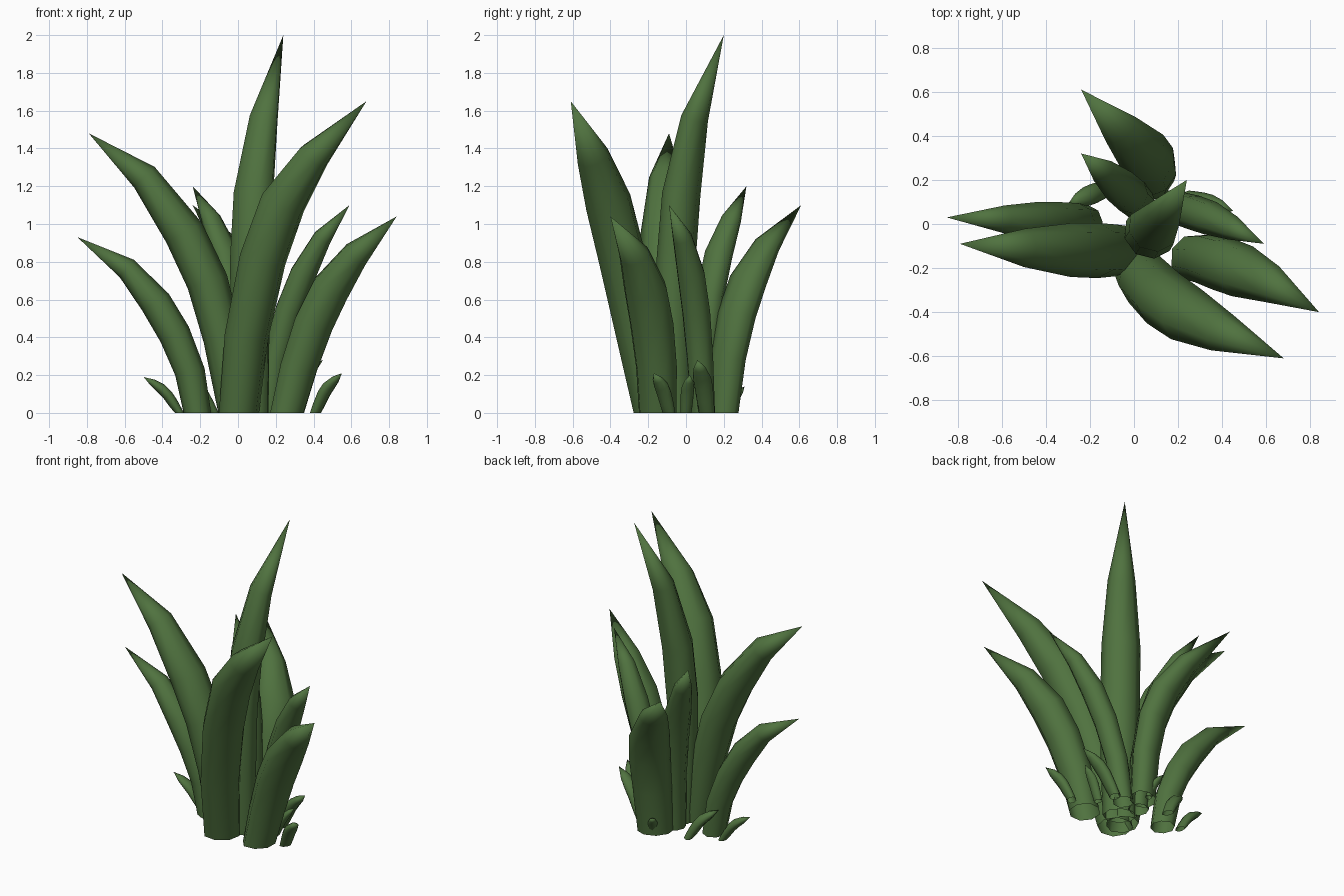
import bpy, bmesh, math
from mathutils import Vector

if "Cube" in bpy.data.objects:
    bpy.data.objects.remove(bpy.data.objects["Cube"])

green = bpy.data.materials.new("leaf_green")
green.diffuse_color = (0.08, 0.17, 0.05, 1)
green.use_nodes = True
green.node_tree.nodes["Principled BSDF"].inputs["Base Color"].default_value = green.diffuse_color

# lens-shaped cross-section: (across the blade, through the blade)
SECTION = [(1, 0), (0.68, 0.7), (0, 1), (-0.68, 0.7),
           (-1, 0), (-0.68, -0.7), (0, -1), (0.68, -0.7)]
# blade width along its length: (t, factor)
PROFILE = [(0, 0.86), (0.2, 0.94), (0.4, 1.0), (0.58, 0.98), (0.78, 0.7)]


def spline(pts, t):
    """Smooth curve through the points, t from 0 to 1."""
    n = len(pts) - 1
    i = min(int(t * n), n - 1)
    u = t * n - i
    p0 = pts[i - 1] if i else 2 * pts[0] - pts[1]
    p1, p2 = pts[i], pts[i + 1]
    p3 = pts[i + 2] if i + 2 <= n else 2 * p2 - p1
    return 0.5 * (2 * p1 + (p2 - p0) * u + (2 * p0 - 5 * p1 + 4 * p2 - p3) * u * u
                  + (3 * p1 - p0 - 3 * p2 + p3) * u ** 3)


def leaf(name, path, width, thick):
    """Tapered blade along a path, cut flat and open at the ground."""
    pts = [Vector(p) for p in path]
    lean = pts[-1] - pts[0]
    across = Vector((-lean.y, lean.x, 0)).normalized()
    bm = bmesh.new()
    rings = []
    for t, f in PROFILE:
        c = spline(pts, t)
        along = spline(pts, t + 0.03) - spline(pts, max(t - 0.03, 0))
        if t == 0:
            along = Vector((0, 0, 1))
        through = along.cross(across).normalized()
        rings.append([bm.verts.new(c + across * (a * width * f / 2)
                                   + through * (b * thick * f / 2))
                      for a, b in SECTION])
    n = len(SECTION)
    for r, s in zip(rings, rings[1:]):
        for k in range(n):
            bm.faces.new((r[k], r[(k + 1) % n], s[(k + 1) % n], s[k]))
    tip = bm.verts.new(pts[-1])
    for k in range(n):
        bm.faces.new((rings[-1][k], rings[-1][(k + 1) % n], tip))
    bmesh.ops.recalc_face_normals(bm, faces=bm.faces)
    for v in bm.verts:
        v.co.z = max(v.co.z, 0)
    me = bpy.data.meshes.new(name)
    bm.to_mesh(me)
    bm.free()
    me.materials.append(green)
    ob = bpy.data.objects.new(name, me)
    bpy.context.collection.objects.link(ob)
    bpy.context.view_layer.objects.active = ob
    ob.select_set(True)
    bpy.ops.object.shade_smooth_by_angle(angle=math.radians(75))
    ob.select_set(False)


# large blades
leaf("centre_leaf", [(0.07, -0.05, 0), (0.065, -0.06, 0.5), (0.07, -0.04, 1.0),
                     (0.125, 0.03, 1.5), (0.24, 0.2, 2.0)], 0.24, 0.2)
leaf("front_right_leaf", [(0.005, -0.17, 0), (0.06, -0.27, 0.5), (0.19, -0.38, 1.0),
                          (0.37, -0.48, 1.32), (0.68, -0.61, 1.65)], 0.27, 0.25)
leaf("upper_left_leaf", [(-0.01, -0.12, 0), (-0.1, -0.12, 0.48), (-0.22, -0.12, 0.83),
                         (-0.46, -0.11, 1.21), (-0.79, -0.09, 1.48)], 0.25, 0.22)
leaf("lower_left_leaf", [(-0.215, 0.01, 0), (-0.27, 0.01, 0.27), (-0.39, 0.01, 0.51),
                         (-0.56, 0.02, 0.74), (-0.85, 0.03, 0.93)], 0.18, 0.17)
leaf("lower_right_leaf", [(0.26, -0.15, 0), (0.34, -0.16, 0.3), (0.45, -0.2, 0.58),
                          (0.6, -0.26, 0.81), (0.84, -0.4, 1.04)], 0.25, 0.22)
leaf("back_right_leaf", [(0.16, 0.09, 0), (0.21, 0.07, 0.35), (0.31, 0.04, 0.65),
                         (0.43, -0.01, 0.9), (0.59, -0.09, 1.1)], 0.16, 0.15)
leaf("back_leaf", [(0.09, 0.19, 0), (0.09, 0.23, 0.35), (0.06, 0.3, 0.62),
                   (-0.04, 0.41, 0.86), (-0.24, 0.61, 1.1)], 0.25, 0.18)
leaf("back_left_leaf", [(0.03, 0.08, 0), (0.02, 0.1, 0.4), (-0.04, 0.15, 0.75),
                        (-0.13, 0.23, 1.0), (-0.24, 0.32, 1.2)], 0.17, 0.14)

# small shoots around the base: (base, tip, width)
SHOOTS = [((-0.31, 0.06, 0), (-0.5, 0.04, 0.19), 0.08),
          ((0.41, -0.09, 0), (0.55, -0.17, 0.21), 0.09),
          ((0.24, 0.11, 0), (0.45, 0.06, 0.28), 0.1),
          ((0.28, 0.0, 0), (0.4, 0.02, 0.2), 0.07),
          ((-0.13, 0.16, 0), (-0.3, 0.09, 0.2), 0.09),
          ((0.08, 0.23, 0), (0.03, 0.31, 0.14), 0.06)]
for i, (base, tip, w) in enumerate(SHOOTS):
    b, t = Vector(base), Vector(tip)
    mid = b.lerp(t, 0.42)
    mid.z = t.z * 0.6
    leaf(f"small_shoot_{i + 1}", [b, mid, t], w, w * 0.7)
